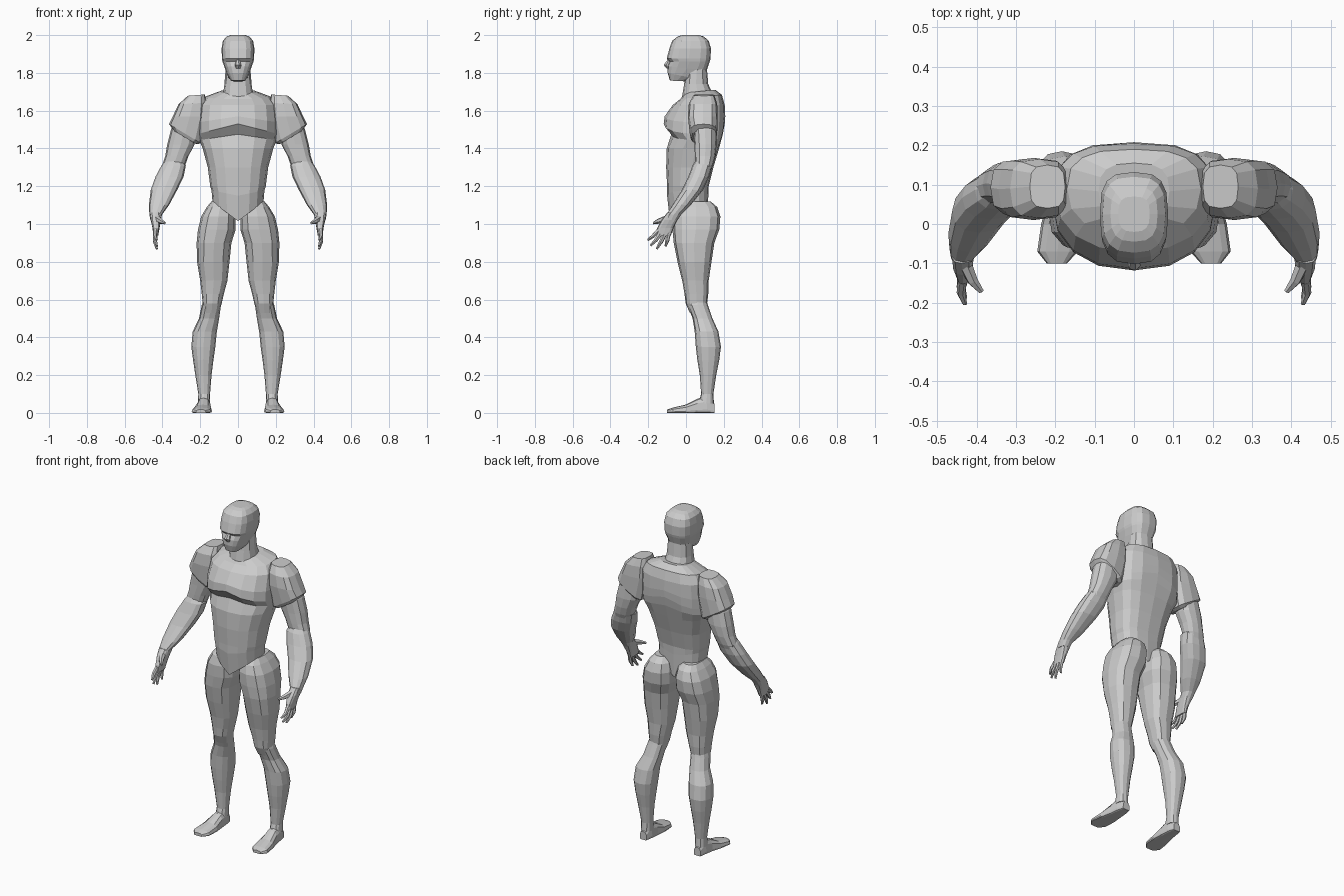
import bpy, bmesh, math
from mathutils import Vector


def make(name, bm, mirror):
    bmesh.ops.recalc_face_normals(bm, faces=bm.faces)
    me = bpy.data.meshes.new(name)
    bm.to_mesh(me)
    bm.free()
    ob = bpy.data.objects.new(name, me)
    bpy.context.collection.objects.link(ob)
    if mirror:
        ob.modifiers.new("Mirror", 'MIRROR').use_mirror_merge = False
    return ob


def skin(bm, rings):
    rows = [[bm.verts.new(p) for p in r] for r in rings]
    n = len(rows[0])
    for a, b in zip(rows, rows[1:]):
        for i in range(n):
            j = (i + 1) % n
            bm.faces.new((a[i], a[j], b[j], b[i]))
    bm.faces.new(rows[0])
    bm.faces.new(rows[-1])


def loft(name, rings, n=12, pf=2.4, pb=2.4, mid=0.5, mirror=True, along_y=False):
    """Rings: height, x0, x1, y0, y1, [tilt along y, slope along |x|]."""
    out = []
    for r in rings:
        z, x0, x1, y0, y1 = r[:5]
        tilt, bow = (tuple(r[5:]) + (0, 0))[:2]
        cx, hx, cy = (x0 + x1) / 2, (x1 - x0) / 2, y0 + (y1 - y0) * mid
        pts = []
        for i in range(n):
            t = math.tau * i / n
            c, s = math.cos(t), math.sin(t)
            p = pb if s > 0 else pf
            c = 0 if abs(c) < 1e-6 else math.copysign(abs(c) ** (2 / p), c)
            s = 0 if abs(s) < 1e-6 else math.copysign(abs(s) ** (2 / p), s)
            x = cx + hx * c
            y = cy + s * ((y1 - cy) if s > 0 else (cy - y0))
            pts.append((x, z, y) if along_y else (x, y, z + tilt * y + bow * abs(x)))
        out.append(pts)
    bm = bmesh.new()
    skin(bm, out)
    return make(name, bm, mirror)


def rods(name, paths, n=6, mirror=True):
    """Tapered tubes through (x, y, z, radius) points."""
    bm = bmesh.new()
    for path in paths:
        d = (Vector(path[-1][:3]) - Vector(path[0][:3])).normalized()
        u = d.orthogonal().normalized()
        v = d.cross(u)
        skin(bm, [[Vector(p[:3]) + (u * math.cos(math.tau * i / n) + v * math.sin(math.tau * i / n)) * p[3]
                   for i in range(n)] for p in path])
    return make(name, bm, mirror)


# Torso with chest ledge and V-shaped waist edge
torso = [(1.015, .135, -.085, .115, 0, .75), (1.15, .14, -.10, .118, 0, .2),
         (1.20, .147, -.10, .12), (1.30, .16, -.105, .145), (1.40, .187, -.102, .175),
         (1.475, .205, -.078, .195, 0, -.15), (1.53, .208, -.118, .205, 0, -.25),
         (1.57, .208, -.113, .208, 0, -.15), (1.63, .20, -.07, .205),
         (1.665, .17, -.03, .19, .1), (1.695, .09, -.005, .155, .1)]
loft("torso", [(r[0], -r[1], r[1]) + r[2:] for r in torso], 16, 2.3, 2.8, .55, False)

# Neck and head
neck = [(1.60, .095, -.02, .17), (1.68, .08, -.02, .145), (1.74, .072, -.01, .118), (1.83, .065, 0, .11)]
loft("neck", [(r[0], -r[1], r[1]) + r[2:] for r in neck], 12, mirror=False)
head = [(1.755, .036, -.085, -.01, -.05), (1.78, .055, -.097, .05, -.2), (1.825, .07, -.098, .11, -.1),
        (1.86, .082, -.088, .126), (1.875, .085, -.102, .13), (1.93, .087, -.088, .132),
        (1.97, .08, -.073, .12), (1.992, .06, -.045, .095), (2.0, .04, -.02, .07)]
loft("head", [(r[0], -r[1], r[1]) + r[2:] for r in head], 16, 2.8, 3, .5, False)
rods("nose", [[(0, -.085, 1.875, .008), (0, -.101, 1.84, .018), (0, -.092, 1.822, .012)]], 6, False)

# Arms
loft("shoulder", [(1.29, .22, .34, .03, .15, 0, .6), (1.31, .195, .365, .02, .165, 0, .6),
                  (1.57, .165, .345, .01, .168), (1.65, .165, .315, .015, .165, 0, -.05),
                  (1.70, .175, .265, .04, .15, 0, -.08)], 12, 3, 3)
loft("upper_arm", [(1.27, .315, .395, .065, .125), (1.31, .28, .402, .05, .142),
                   (1.36, .262, .385, .047, .155), (1.42, .23, .375, .045, .162),
                   (1.50, .215, .355, .04, .16), (1.60, .21, .30, .05, .15)])
loft("forearm", [(1.02, .408, .464, -.11, -.045), (1.05, .402, .469, -.103, -.025),
                 (1.10, .365, .472, -.072, .025), (1.18, .322, .462, -.022, .09),
                 (1.25, .288, .437, .012, .122), (1.31, .276, .405, .035, .138),
                 (1.34, .30, .38, .055, .13)])

# Hands
loft("palm", [(.94, .422, .448, -.16, -.08), (.98, .415, .453, -.152, -.065),
              (1.02, .408, .462, -.13, -.045), (1.06, .41, .465, -.10, -.03)], 12, 3, 3)
tips = [(-.147, .955, -.203, .915), (-.13, .945, -.188, .885), (-.11, .942, -.155, .868), (-.09, .945, -.108, .882)]
fingers = [[(.437, y, z + .01, .012), (.44, y * .5 + ty * .5, z * .5 + tz * .5, .011), (.43, ty, tz, .006)]
           for y, z, ty, tz in tips]
fingers.append([(.43, -.10, 1.03, .018), (.41, -.145, 1.015, .014), (.388, -.172, 1.005, .007)])
rods("fingers", fingers)

# Legs
loft("thigh", [(.53, .10, .18, .02, .105), (.58, .086, .187, -.002, .112), (.63, .075, .192, -.008, .118),
               (.70, .056, .20, -.02, .12), (.80, .045, .217, -.045, .135), (.90, .035, .219, -.065, .15),
               (.97, .012, .212, -.072, .176), (1.04, .012, .195, -.074, .182),
               (1.09, .025, .165, -.06, .165), (1.12, .05, .14, -.03, .13)], 12, 2.6, 2.6)
loft("shin", [(.05, .147, .213, .065, .148), (.10, .148, .21, .08, .145), (.20, .14, .226, .073, .16),
              (.28, .13, .238, .06, .176), (.35, .12, .247, .052, .185), (.43, .112, .24, .046, .172),
              (.50, .10, .207, .035, .14), (.57, .09, .192, .008, .116), (.62, .10, .175, .02, .10)])
loft("foot", [(-.10, .17, .222, 0, .018), (-.07, .143, .246, 0, .028), (0, .138, .236, 0, .044),
              (.06, .143, .22, 0, .075), (.11, .147, .213, 0, .09), (.15, .157, .203, 0, .05)],
     12, 5, 2.6, .2, along_y=True)
